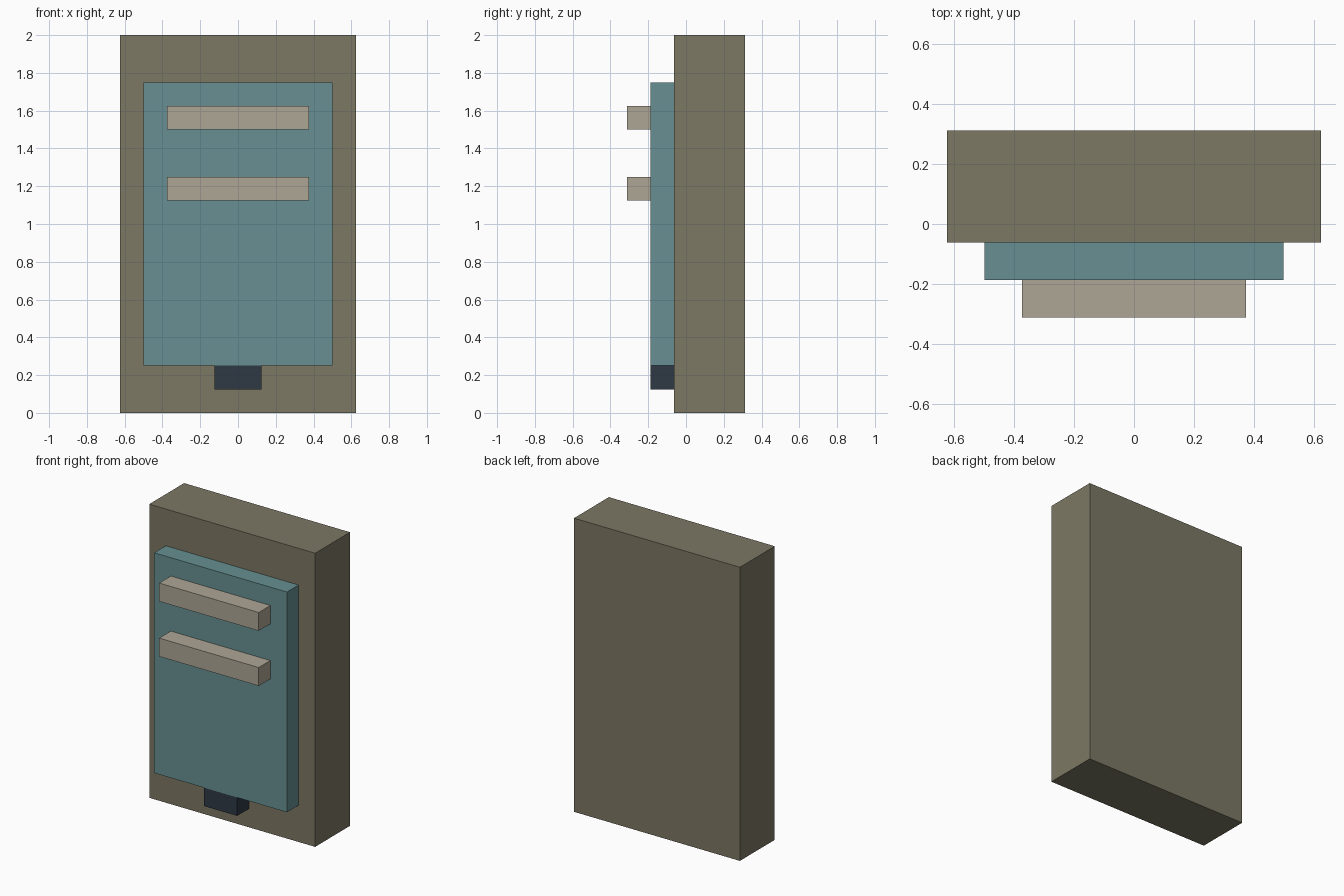
import bpy
import bmesh
from mathutils import Vector

if "Cube" in bpy.data.objects:
    bpy.data.objects.remove(bpy.data.objects["Cube"])


def material(name, rgb):
    mat = bpy.data.materials.new(name)
    mat.diffuse_color = (*rgb, 1.0)
    mat.use_nodes = True
    mat.node_tree.nodes["Principled BSDF"].inputs["Base Color"].default_value = mat.diffuse_color
    return mat


def box(name, lo, hi, mat):
    """Axis-aligned box between two opposite corners."""
    lo, hi = Vector(lo), Vector(hi)
    centre = (lo + hi) / 2
    bm = bmesh.new()
    bmesh.ops.create_cube(bm, size=1.0)
    bmesh.ops.scale(bm, vec=hi - lo, verts=bm.verts)
    mesh = bpy.data.meshes.new(name)
    bm.to_mesh(mesh)
    bm.free()
    mesh.materials.append(mat)
    obj = bpy.data.objects.new(name, mesh)
    obj.location = centre
    bpy.context.collection.objects.link(obj)
    return obj


olive = material("olive", (0.202, 0.188, 0.127))
teal = material("teal", (0.136, 0.275, 0.287))
beige = material("beige", (0.418, 0.381, 0.301))
navy = material("navy", (0.028, 0.041, 0.058))

# Depth layers, back to front
BACK, FACE, PANEL, BAR = 0.3125, -0.0625, -0.1875, -0.3125

# Main body and raised front panel
box("body", (-0.625, FACE, 0), (0.625, BACK, 2), olive)
box("front_panel", (-0.5, PANEL, 0.25), (0.5, FACE, 1.75), teal)

# Dark block under the panel
box("lower_block", (-0.125, PANEL, 0.125), (0.125, FACE, 0.25), navy)

# Two horizontal bars on the panel
for name, z in (("lower_bar", 1.125), ("upper_bar", 1.5)):
    box(name, (-0.375, BAR, z), (0.375, PANEL, z + 0.125), beige)
